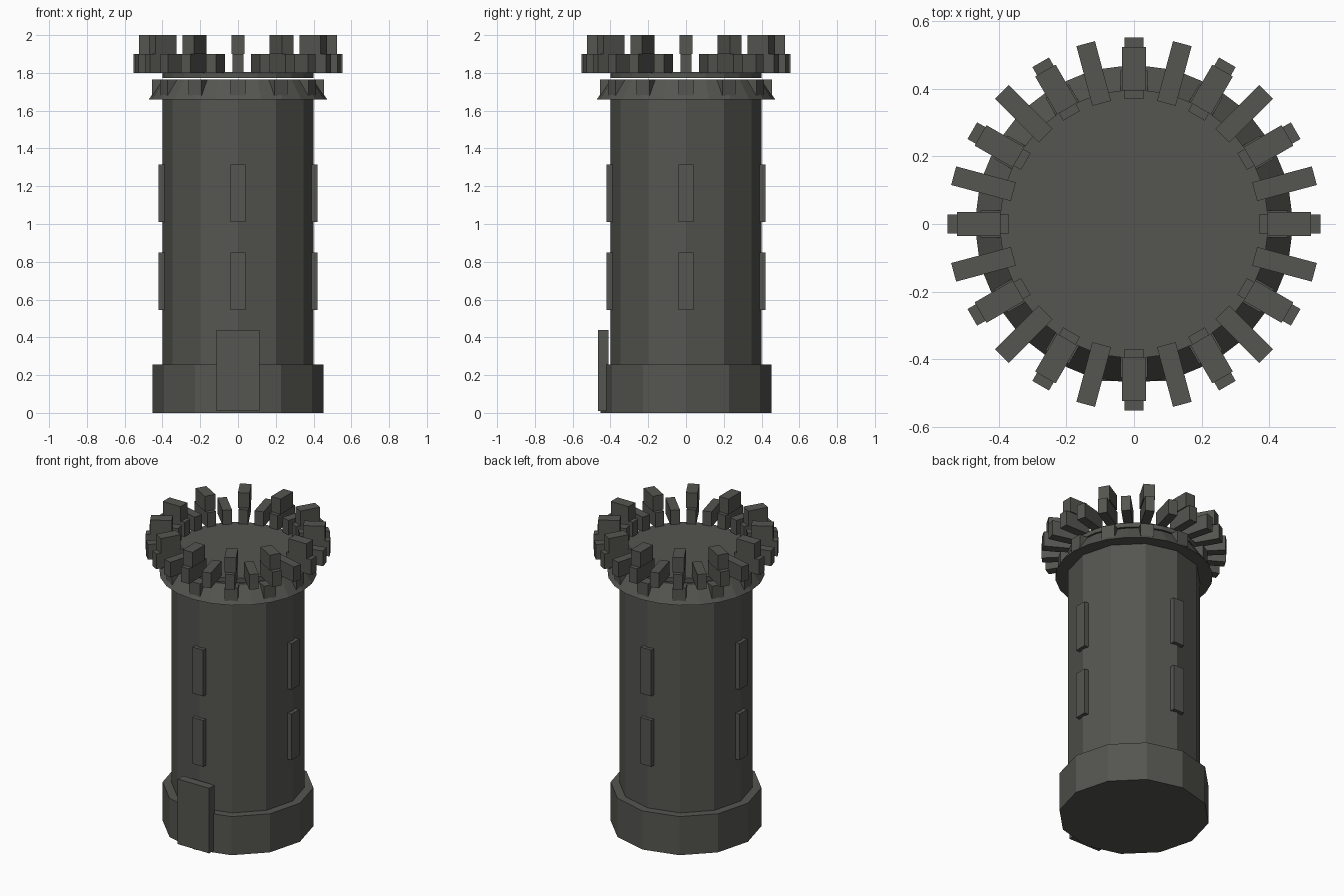
import bpy, bmesh, math
from mathutils import Matrix

if "Cube" in bpy.data.objects:
    bpy.data.objects.remove(bpy.data.objects["Cube"])

stone = bpy.data.materials.new("dark grey stone")
stone.diffuse_color = (0.09, 0.09, 0.08, 1)
stone.use_nodes = True
stone.node_tree.nodes["Principled BSDF"].inputs["Base Color"].default_value = stone.diffuse_color


def finish(name, bm):
    mesh = bpy.data.meshes.new(name)
    bm.to_mesh(mesh)
    bm.free()
    mesh.materials.append(stone)
    obj = bpy.data.objects.new(name, mesh)
    bpy.context.collection.objects.link(obj)
    return obj


def drum(name, r_low, r_high, z0, z1, sides):
    bm = bmesh.new()
    bmesh.ops.create_cone(bm, cap_ends=True, segments=sides, radius1=r_low,
                          radius2=r_high, depth=z1 - z0,
                          matrix=Matrix.Translation((0, 0, (z0 + z1) / 2)))
    # put a corner on the +x axis
    return finish(name, bm)


def radial_boxes(name, angles, r0, r1, width, z0, z1):
    # boxes pointing outward at the given angles (degrees)
    bm = bmesh.new()
    for a in angles:
        m = (Matrix.Rotation(math.radians(a), 4, 'Z')
             @ Matrix.Translation(((r0 + r1) / 2, 0, (z0 + z1) / 2))
             @ Matrix.Diagonal((r1 - r0, width, z1 - z0, 1)))
        bmesh.ops.create_cube(bm, size=1, matrix=m)
    return finish(name, bm)


# Tower drums
drum("base", 0.453, 0.453, 0, 0.255, 12)
drum("tower_body", 0.40, 0.40, 0.25, 1.70, 12)
drum("flared_collar", 0.472, 0.40, 1.66, 1.766, 24)
drum("roof_floor", 0.40, 0.40, 1.774, 1.805, 24)

# Crown: corbels, parapet blocks and merlons
radial_boxes("corbels", range(0, 360, 30), 0.37, 0.455, 0.08, 1.68, 1.766)
radial_boxes("parapet_blocks", range(0, 360, 15), 0.37, 0.553, 0.057, 1.80, 1.90)
radial_boxes("merlons", range(0, 360, 30), 0.395, 0.525, 0.07, 1.90, 2.0)

# Windows on four sides, door on the front
for label, z in (("lower", 0.545), ("upper", 1.01)):
    radial_boxes(label + "_windows", range(0, 360, 90), 0.38, 0.42, 0.08, z, z + 0.305)
radial_boxes("door", [-90], 0.41, 0.465, 0.23, 0.01, 0.44)
